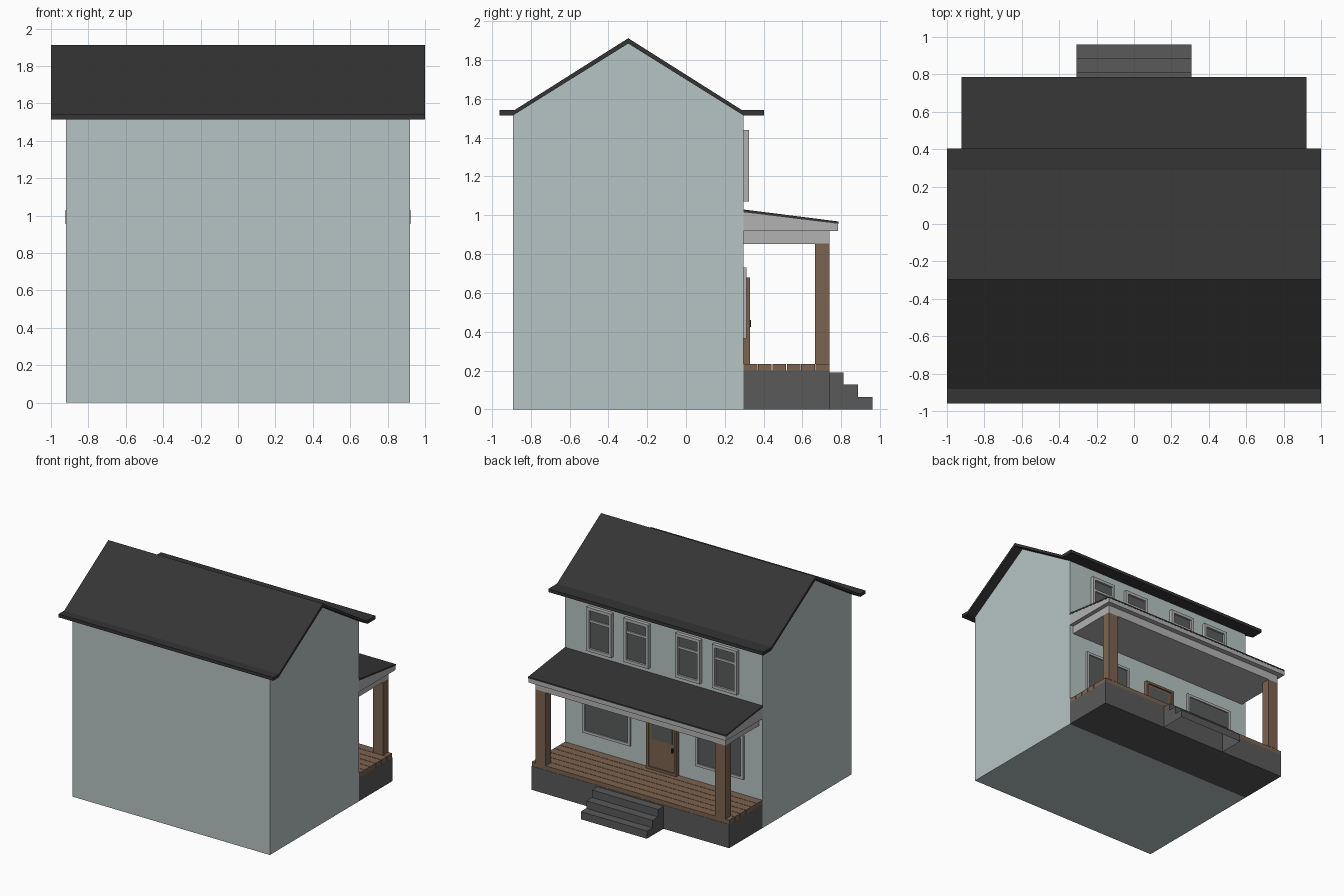
import bpy, bmesh

if "Cube" in bpy.data.objects:
    bpy.data.objects.remove(bpy.data.objects["Cube"])

def mat(name, r, g, b):
    m = bpy.data.materials.new(name)
    m.diffuse_color = (r, g, b, 1)
    m.use_nodes = True
    m.node_tree.nodes["Principled BSDF"].inputs["Base Color"].default_value = m.diffuse_color
    return m

WALL = mat("wall_paint", 0.47, 0.56, 0.55)
ROOF = mat("shingle", 0.035, 0.035, 0.035)
WOOD = mat("wood", 0.20, 0.125, 0.08)
STONE = mat("stone", 0.10, 0.10, 0.10)
TRIM = mat("trim", 0.45, 0.45, 0.45)
GLASS = mat("glass", 0.10, 0.11, 0.105)
METAL = mat("dark_metal", 0.02, 0.02, 0.02)

def prism(name, pts, x0, x1, m):
    """Extrude a (y, z) outline along x."""
    bm = bmesh.new()
    f = bm.faces.new([bm.verts.new((x0, y, z)) for y, z in pts])
    r = bmesh.ops.extrude_face_region(bm, geom=[f])
    vs = [v for v in r["geom"] if isinstance(v, bmesh.types.BMVert)]
    bmesh.ops.translate(bm, verts=vs, vec=(x1 - x0, 0, 0))
    bmesh.ops.recalc_face_normals(bm, faces=bm.faces)
    me = bpy.data.meshes.new(name)
    bm.to_mesh(me)
    bm.free()
    me.materials.append(m)
    ob = bpy.data.objects.new(name, me)
    bpy.context.collection.objects.link(ob)
    return ob

def box(name, x0, x1, y0, y1, z0, z1, m):
    return prism(name, [(y0, z0), (y1, z0), (y1, z1), (y0, z1)], x0, x1, m)

def frame(name, x0, x1, y0, y1, z0, z1, w, m):
    """Four rails around an opening."""
    box(name + "_left", x0, x0 + w, y0, y1, z0, z1, m)
    box(name + "_right", x1 - w, x1, y0, y1, z0, z1, m)
    box(name + "_bottom", x0 + w, x1 - w, y0, y1, z0, z0 + w, m)
    box(name + "_top", x0 + w, x1 - w, y0, y1, z1 - w, z1, m)

FY = 0.295    # wall plane behind the porch
RY = -0.2975  # ridge

# House body with gable ends
prism("house_body", [(-0.89, 0), (FY, 0), (FY, 1.52), (RY, 1.888), (-0.89, 1.52)],
      -0.92, 0.92, WALL)

# Main roof with flat eaves
prism("main_roof", [(-0.96, 1.515), (-0.89, 1.515), (RY, 1.885), (FY, 1.515), (0.403, 1.515),
                    (0.403, 1.542), (0.288, 1.542), (RY, 1.912), (-0.883, 1.542), (-0.96, 1.542)],
      -1, 1, ROOF)

# Porch base, deck boards and steps
box("porch_base", -0.92, 0.92, FY, 0.74, 0, 0.2, STONE)
pitch = (0.74 - FY) / 6
for i in range(6):
    box(f"deck_board_{i + 1}", -0.92, 0.92, FY + i * pitch + 0.002,
        FY + (i + 1) * pitch - 0.002, 0.2, 0.235, WOOD)
steps = prism("porch_steps", [(0.74, 0), (0.96, 0), (0.96, 0.064), (0.887, 0.064), (0.887, 0.127),
                              (0.812, 0.127), (0.812, 0.19), (0.74, 0.19)], -0.308, 0.308, STONE)
# Steps are an open shell underneath
bm = bmesh.new()
bm.from_mesh(steps.data)
bmesh.ops.delete(bm, geom=[f for f in bm.faces if f.normal.z < -0.9], context='FACES')
bm.to_mesh(steps.data)
bm.free()

# Porch posts, beam, fascia and roof
for s, n in ((-1, "left"), (1, "right")):
    a, b = sorted((s * 0.79, s * 0.885))
    box(f"porch_post_{n}", a, b, 0.665, 0.74, 0.235, 0.855, WOOD)
box("porch_beam", -0.885, 0.885, FY, 0.74, 0.852, 0.92, TRIM)
prism("porch_fascia", [(FY, 0.92), (0.783, 0.92), (0.783, 0.958), (FY, 1.018)], -0.92, 0.92, TRIM)
prism("porch_roof", [(FY, 1.016), (0.785, 0.956), (0.785, 0.968), (FY, 1.03)], -0.922, 0.922, ROOF)

# Upper sash windows
for i, c in enumerate((-0.585, -0.24, 0.24, 0.585)):
    n = f"upper_window_{i + 1}"
    x0, x1 = c - 0.115, c + 0.115
    frame(n + "_frame", x0, x1, FY, 0.325, 1.07, 1.44, 0.025, TRIM)
    box(n + "_sash_bar", x0 + 0.025, x1 - 0.025, FY, 0.318, 1.315, 1.335, TRIM)
    box(n + "_glass", x0 + 0.02, x1 - 0.02, FY, 0.308, 1.08, 1.43, GLASS)

# Lower wide windows
for i, c in enumerate((-0.527, 0.527)):
    n = f"lower_window_{i + 1}"
    x0, x1 = c - 0.223, c + 0.223
    frame(n + "_frame", x0, x1, FY, 0.312, 0.365, 0.732, 0.022, TRIM)
    box(n + "_glass", x0 + 0.02, x1 - 0.02, FY, 0.303, 0.38, 0.72, GLASS)

# Front door with frame, glazing and handle
frame("door_frame", -0.14, 0.14, FY, 0.33, 0.235, 0.68, 0.02, WOOD)
box("door_panel", -0.12, 0.12, FY, 0.318, 0.25, 0.665, WOOD)
box("door_glass", -0.095, 0.095, FY, 0.321, 0.49, 0.64, GLASS)
box("door_handle", -0.108, -0.096, 0.315, 0.336, 0.425, 0.46, METAL)
